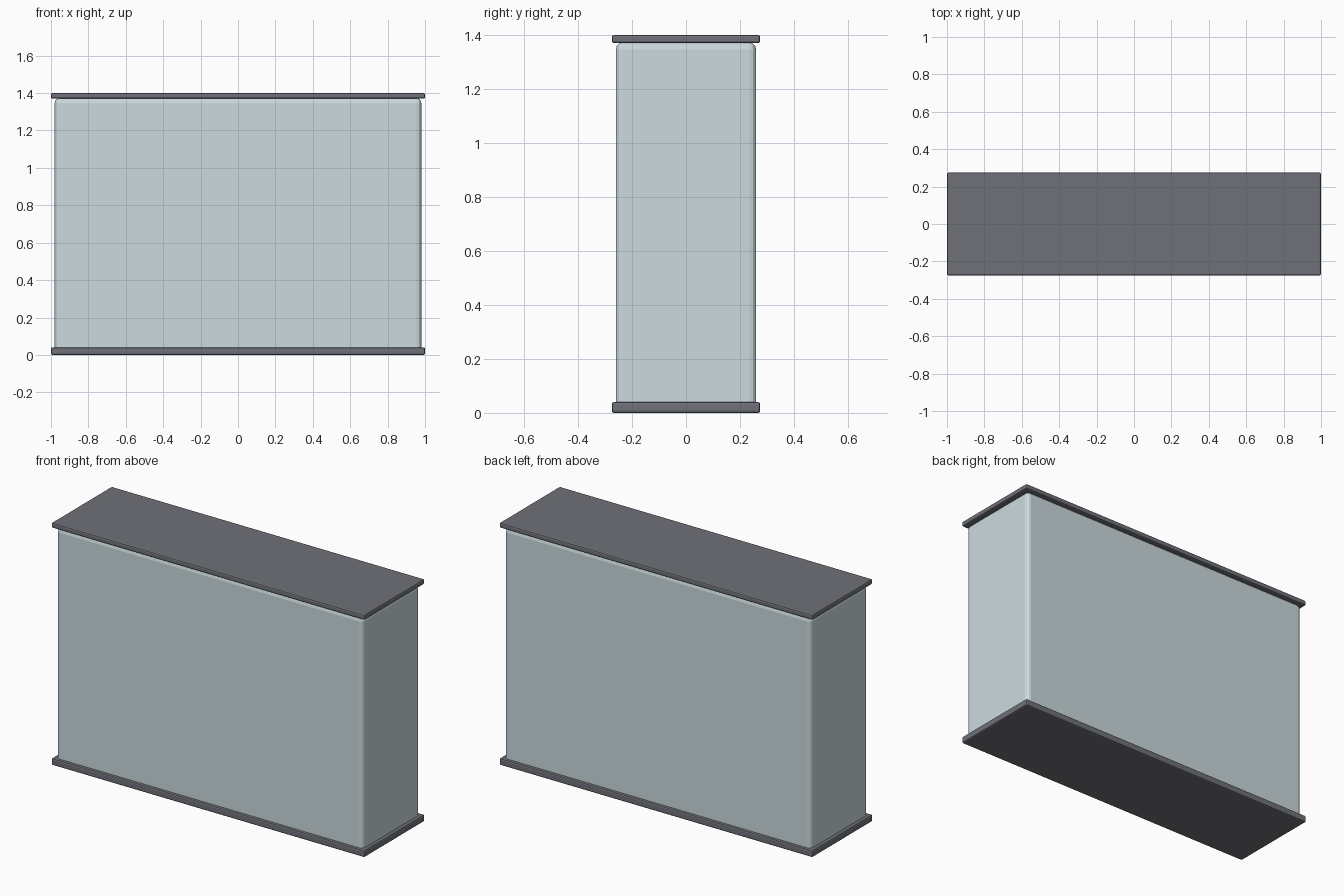
import bpy

if "Cube" in bpy.data.objects:
    bpy.data.objects.remove(bpy.data.objects["Cube"])


def material(name, rgb):
    m = bpy.data.materials.new(name)
    m.diffuse_color = (*rgb, 1)
    m.use_nodes = True
    m.node_tree.nodes["Principled BSDF"].inputs["Base Color"].default_value = m.diffuse_color
    return m


def block(name, half_x, half_y, z0, z1, bevel, segments, mat):
    bpy.ops.mesh.primitive_cube_add(size=1, location=(0, 0, (z0 + z1) / 2))
    ob = bpy.context.object
    ob.name = name
    ob.scale = (2 * half_x, 2 * half_y, z1 - z0)
    bpy.ops.object.transform_apply(location=False, rotation=False, scale=True)
    mod = ob.modifiers.new("rounded_edges", 'BEVEL')
    mod.width = bevel
    mod.segments = segments
    ob.data.materials.append(mat)
    return ob


glass = material("glass", (0.60, 0.70, 0.73))
trim = material("dark_trim", (0.16, 0.165, 0.19))

# glass tank body
block("tank_body", 0.98, 0.26, 0.001, 1.372, 0.025, 3, glass)

# overhanging base and lid
block("base_trim", 1.0, 0.275, 0.0, 0.04, 0.008, 2, trim)
block("lid", 1.0, 0.275, 1.37, 1.40, 0.008, 2, trim)
